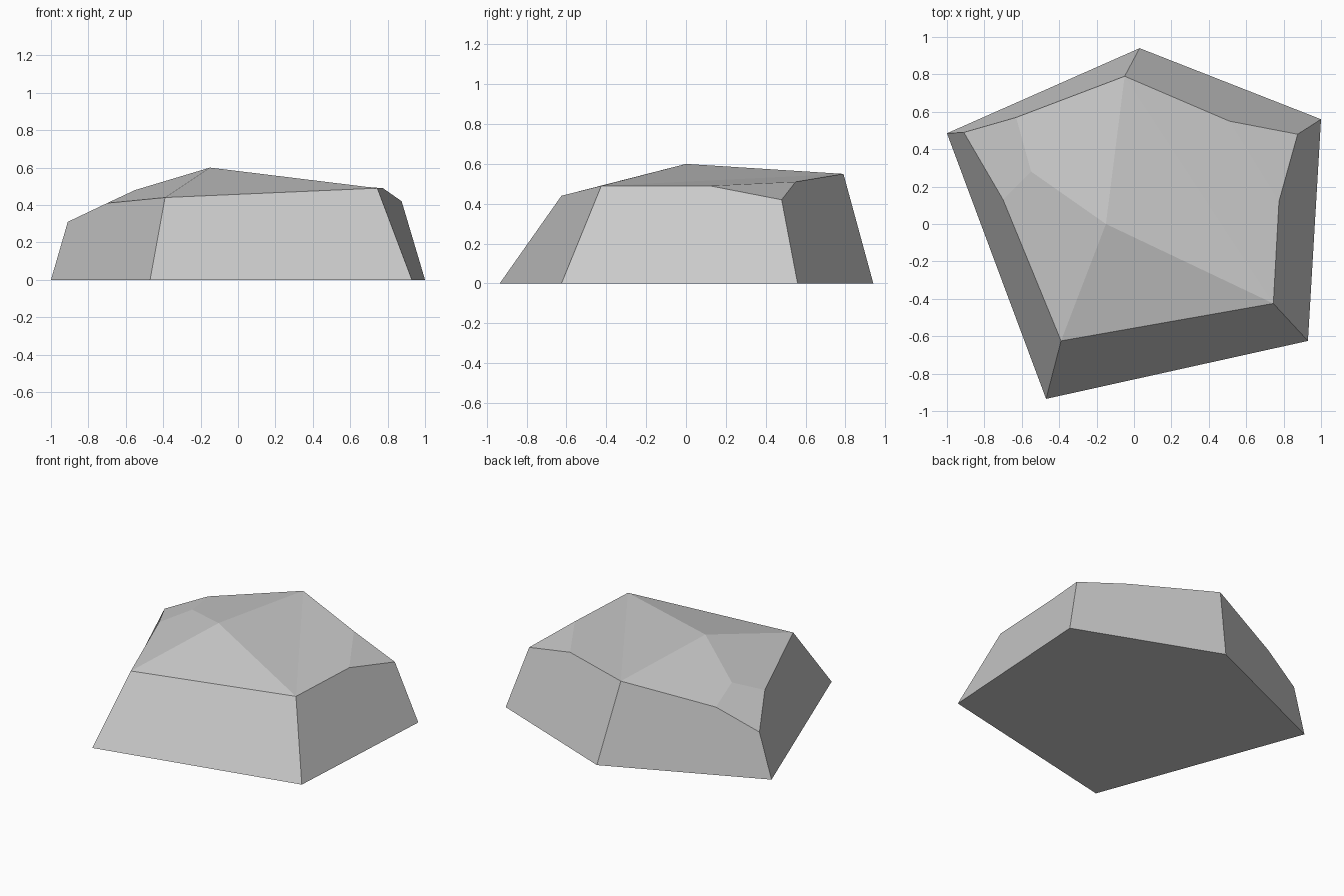
import bpy
import bmesh

cube = bpy.data.objects.get("Cube")
if cube:
    bpy.data.objects.remove(cube, do_unlink=True)

# Stone material
stone = bpy.data.materials.new("stone_grey")
stone.use_nodes = True
grey = (0.6, 0.6, 0.6, 1)
stone.diffuse_color = grey
bsdf = next(n for n in stone.node_tree.nodes if n.type == "BSDF_PRINCIPLED")
bsdf.inputs["Base Color"].default_value = grey
bsdf.inputs["Roughness"].default_value = 0.9

bm = bmesh.new()

# Footprint, anticlockwise from the west corner
west, south, east, north_east, north = base = [
    bm.verts.new((x, y, 0)) for x, y in
    [(-1, .485), (-.47, -.935), (.93, -.625), (1, .56), (.03, .94)]]

# Upper rim corners and the chipped points between them
rim_west = bm.verts.new((-.91, .49, .31))
chip_west = bm.verts.new((-.70, .13, .41))
rim_south = bm.verts.new((-.39, -.625, .44))
rim_east = bm.verts.new((.745, -.425, .49))
chip_east = bm.verts.new((.775, .12, .49))
rim_north_east = bm.verts.new((.875, .48, .42))
chip_north_east = bm.verts.new((.51, .55, .51))
rim_north = bm.verts.new((-.05, .79, .55))
chip_north_west = bm.verts.new((-.63, .57, .44))

# Crown points
peak = bm.verts.new((-.15, 0, .6))
shoulder = bm.verts.new((-.55, .28, .48))

# Underside and sloping sides
facets = [
    base[::-1],
    (west, south, rim_south, chip_west, rim_west),
    (south, east, rim_east, rim_south),
    (east, north_east, rim_north_east, chip_east, rim_east),
    (north_east, north, rim_north, chip_north_east, rim_north_east),
    (north, west, rim_west, chip_north_west, rim_north),
]

# Crown facets
facets += [
    (peak, rim_south, rim_east),
    (peak, rim_east, rim_north),
    (rim_north, rim_east, chip_east, chip_north_east),
    (chip_east, rim_north_east, chip_north_east),
    (peak, rim_north, chip_north_west, shoulder),
    (shoulder, chip_north_west, rim_west, chip_west),
    (peak, shoulder, chip_west, rim_south),
]
for facet in facets:
    bm.faces.new(facet)
bmesh.ops.recalc_face_normals(bm, faces=bm.faces)

mesh = bpy.data.meshes.new("rock")
bm.to_mesh(mesh)
bm.free()
mesh.materials.append(stone)
rock = bpy.data.objects.new("rock", mesh)
bpy.context.collection.objects.link(rock)
